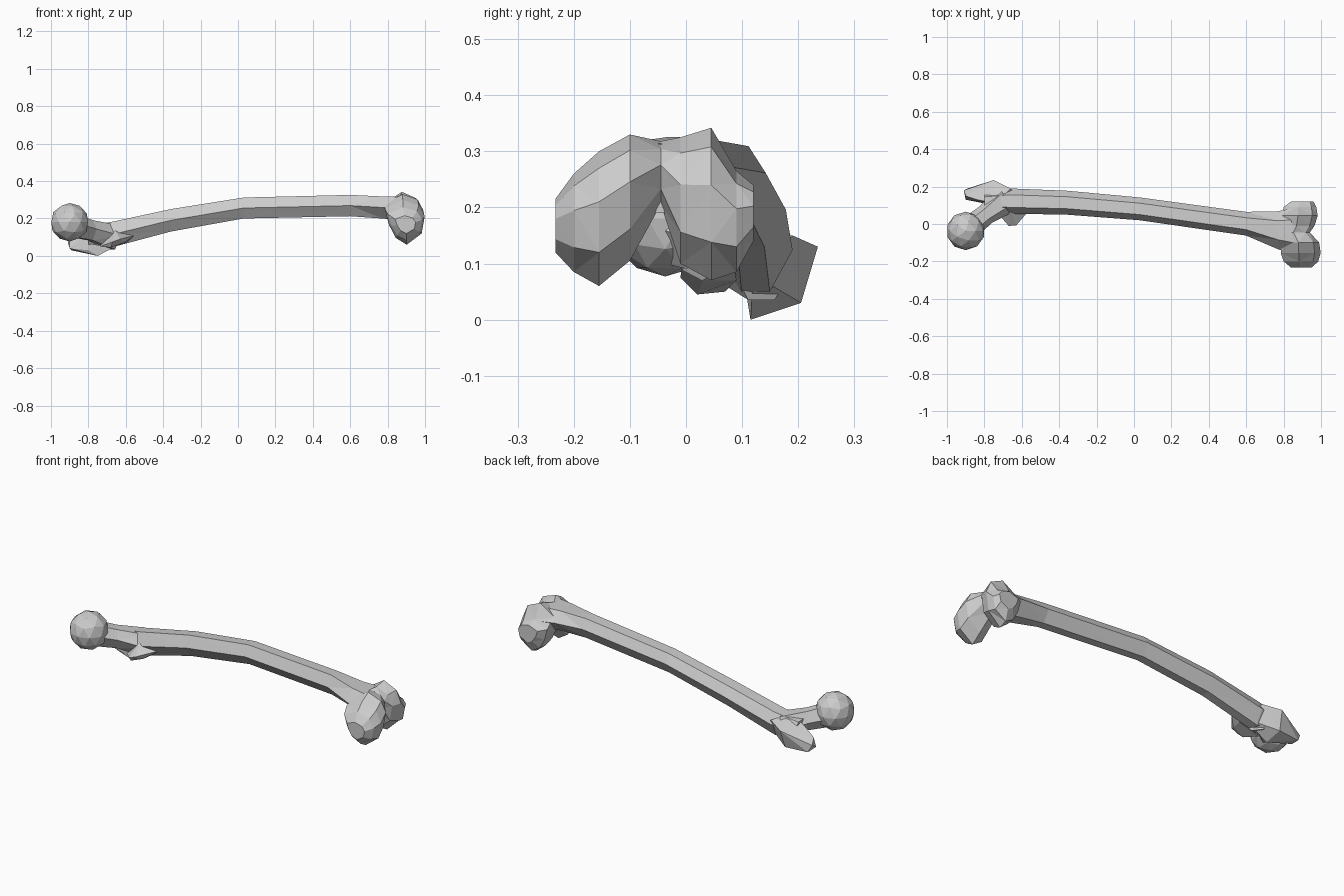
import bpy, bmesh
from mathutils import Vector

if "Cube" in bpy.data.objects:
    bpy.data.objects.remove(bpy.data.objects["Cube"])


def finish(name, bm):
    bmesh.ops.triangulate(bm, faces=[f for f in bm.faces if len(f.verts) == 4])
    bmesh.ops.recalc_face_normals(bm, faces=bm.faces)
    me = bpy.data.meshes.new(name)
    bm.to_mesh(me)
    bm.free()
    ob = bpy.data.objects.new(name, me)
    bpy.context.collection.objects.link(ob)
    return ob


def loft(name, profile, sections, place):
    """Skin a unit profile fitted into boxes (t, umin, umax, vmin, vmax)."""
    bm = bmesh.new()
    rings = []
    for t, u0, u1, v0, v1 in sections:
        rings.append([bm.verts.new(place(t, (u0 + u1) / 2 + u * (u1 - u0) / 2,
                                         (v0 + v1) / 2 + v * (v1 - v0) / 2))
                      for u, v in profile])
    n = len(profile)
    for a, b in zip(rings, rings[1:]):
        for i in range(n):
            j = (i + 1) % n
            bm.faces.new((a[i], a[j], b[j], b[i]))
    bm.faces.new(rings[0])
    bm.faces.new(rings[-1])
    return finish(name, bm)


def hull(name, points):
    bm = bmesh.new()
    vs = [bm.verts.new(p) for p in points]
    res = bmesh.ops.convex_hull(bm, input=vs)
    junk = [v for v in bm.verts if not v.link_faces]
    bmesh.ops.delete(bm, geom=junk, context='VERTS')
    return finish(name, bm)


# Shaft: six-sided bowed tube along x, flaring at the knee end
shaft_profile = [(-.5, 1), (.5, .95), (1, .1), (.4, -1), (-.35, -1), (-1, 0)]
bone = loft("femur", shaft_profile, [
    (-.80, .07, .17, .06, .16),
    (-.66, .055, .19, .05, .185),
    (-.36, .05, .178, .13, .25),
    (.03, .02, .142, .20, .312),
    (.60, -.062, .065, .212, .326),
    (.77, -.135, .068, .20, .318),
    (.88, -.17, .09, .19, .315)], lambda t, u, v: (t, u, v))

# Condyles: both knuckles and the notch between them, lofted along y
condyle_profile = [(-1, .6), (-.1, 1), (.7, .75), (1, .25),
                   (.85, -.5), (.1, -1), (-.45, -.7), (-.8, -.1)]
condyles = loft("condyles", condyle_profile, [
    (-.233, .84, .95, .12, .215),
    (-.20, .80, .985, .085, .26),
    (-.155, .785, .998, .06, .30),
    (-.10, .79, .99, .105, .33),
    (-.045, .78, .94, .205, .318),
    (-.01, .79, .965, .10, .325),
    (.045, .79, .982, .07, .342),
    (.09, .80, .975, .085, .265),
    (.12, .84, .96, .14, .24)], lambda t, u, v: (u, t, v))

# Ball head
bm = bmesh.new()
bmesh.ops.create_icosphere(bm, subdivisions=2, radius=.103)
bmesh.ops.translate(bm, verts=bm.verts, vec=(-.9, -.037, .18))
head = finish("head", bm)

# Neck: tapered six-sided bar from the ball into the shaft
axis = Vector((.20, .16, -.06))
side = axis.cross(Vector((0, 0, 1))).normalized()
neck = loft("neck", shaft_profile, [
    (0, -.062, .062, -.065, .06),
    (.45, -.055, .055, -.055, .055),
    (1, -.075, .085, -.07, .065)],
    lambda t, u, v: Vector((-.88, -.02, .165)) + axis * t + side * u + Vector((0, 0, v)))

# Greater trochanter: the large angular knob beside the neck
greater = hull("greater_trochanter", [
    (-.91, .18, .07), (-.90, .13, .04), (-.89, .19, .03), (-.90, .15, .10),
    (-.75, .235, .13), (-.76, .205, .03), (-.75, .115, 0), (-.84, .13, .13),
    (-.66, .19, .15), (-.60, .12, .08), (-.74, .11, .18), (-.80, .11, .03)])

# Lesser trochanter: small bump on the underside
lesser = hull("lesser_trochanter", [
    (-.67, -.01, .075), (-.63, -.008, .09), (-.61, .03, .07), (-.68, .02, .045),
    (-.74, .07, .05), (-.55, .085, .11), (-.66, .07, .14), (-.60, .09, .07)])

# Fuse everything into one bone
parts = [condyles, neck, head, greater, lesser]
bpy.context.view_layer.objects.active = bone
for part in parts:
    mod = bone.modifiers.new("fuse", 'BOOLEAN')
    mod.operation = 'UNION'
    mod.solver = 'EXACT'
    mod.object = part
    bpy.ops.object.modifier_apply(modifier=mod.name)
    bpy.data.objects.remove(part)
